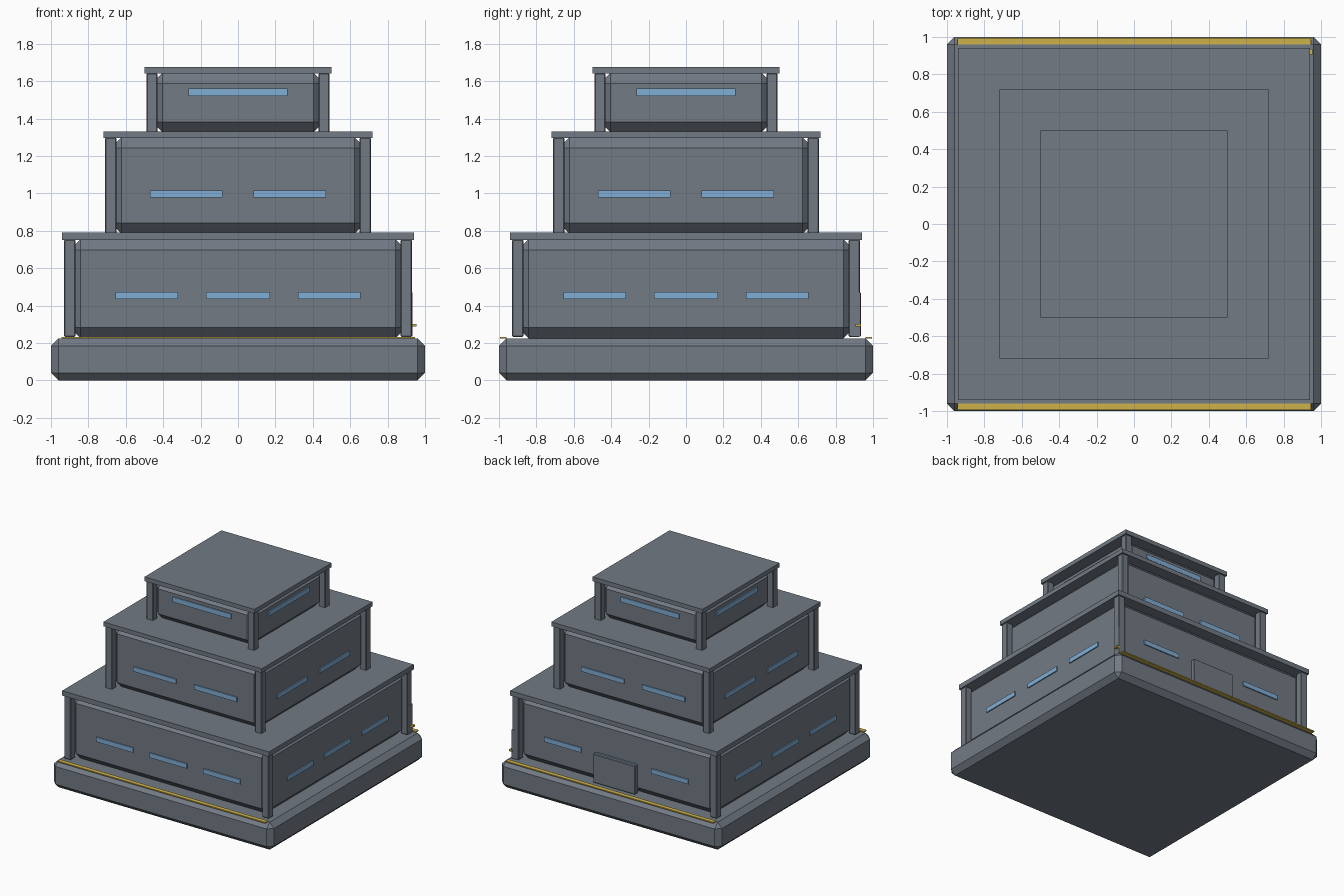
import bpy, bmesh
from mathutils import Matrix

if "Cube" in bpy.data.objects:
    bpy.data.objects.remove(bpy.data.objects["Cube"])


def material(name, rgb):
    m = bpy.data.materials.new(name)
    m.diffuse_color = (*rgb, 1)
    m.use_nodes = True
    m.node_tree.nodes["Principled BSDF"].inputs["Base Color"].default_value = m.diffuse_color
    return m


GREY = material("slate grey", (0.17, 0.197, 0.233))
BLUE = material("window blue", (0.22, 0.42, 0.66))
GOLD = material("trim gold", (0.62, 0.45, 0.07))


def box(name, x, y, z, mat, bevel=0.0):
    """Box from (min, max) ranges, optionally chamfered on every edge."""
    bm = bmesh.new()
    bmesh.ops.create_cube(bm, size=1)
    for v in bm.verts:
        v.co = [r[0] if c < 0 else r[1] for r, c in zip((x, y, z), v.co)]
    if bevel:
        bmesh.ops.bevel(bm, geom=bm.edges[:], offset=bevel, segments=1,
                        affect='EDGES', profile=0.5)
    me = bpy.data.meshes.new(name)
    bm.to_mesh(me)
    bm.free()
    me.materials.append(mat)
    ob = bpy.data.objects.new(name, me)
    bpy.context.collection.objects.link(ob)
    return ob


# Chamfered foundation
box("foundation", (-1, 1), (-1, 1), (0, 0.225), GREY, 0.04)

# Gold strips along front and back edges
for side, y in (("front", (-0.995, -0.96)), ("back", (0.96, 0.995))):
    box(side + "_gold_strip", (-0.945, 0.945), y, (0.224, 0.233), GOLD)

# Tiers: roof half width, floor, roof underside, roof top, windows, window heights
TIERS = [
    (0.94, 0.225, 0.75, 0.79, [(-0.655, -0.32), (-0.17, 0.17), (0.32, 0.655)], (0.435, 0.473)),
    (0.72, 0.785, 1.295, 1.33, [(-0.47, -0.083), (0.083, 0.47)], (0.978, 1.016)),
    (0.50, 1.325, 1.64, 1.675, [(-0.265, 0.265)], (1.52, 1.56)),
]
for i, (h, z0, z1, z2, windows, wz) in enumerate(TIERS, 1):
    b = h - 0.04
    box(f"tier_{i}_body", (-b, b), (-b, b), (z0, z1 + 0.004), GREY, 0.057)
    box(f"tier_{i}_roof", (-h, h), (-h, h), (z1, z2), GREY)
    # Corner columns
    o = h - 0.01
    foot = z0 + (0.008 if i == 1 else 0)
    for sx in (-1, 1):
        for sy in (-1, 1):
            box(f"tier_{i}_column", sorted((sx * o, sx * (o - 0.06))),
                sorted((sy * o, sy * (o - 0.06))), (foot, z1 + 0.002), GREY, 0.005)
    # Window plates repeated on all four sides
    for k in range(4):
        for wx in windows:
            w = box(f"tier_{i}_window", wx, (-b - 0.009, -b + 0.0005), wz, BLUE)
            w.data.transform(Matrix.Rotation(k * 1.5707963, 4, 'Z'))

# Back door panel
box("back_door", (-0.19, 0.19), (0.89, 0.935), (0.235, 0.47), GREY, 0.004)

# Small access panel and gold handle on the back right corner column
box("corner_panel", (0.885, 0.932), (0.885, 0.932), (0.235, 0.47), GREY)
box("corner_handle", (0.925, 0.955), (0.905, 0.935), (0.288, 0.302), GOLD)
